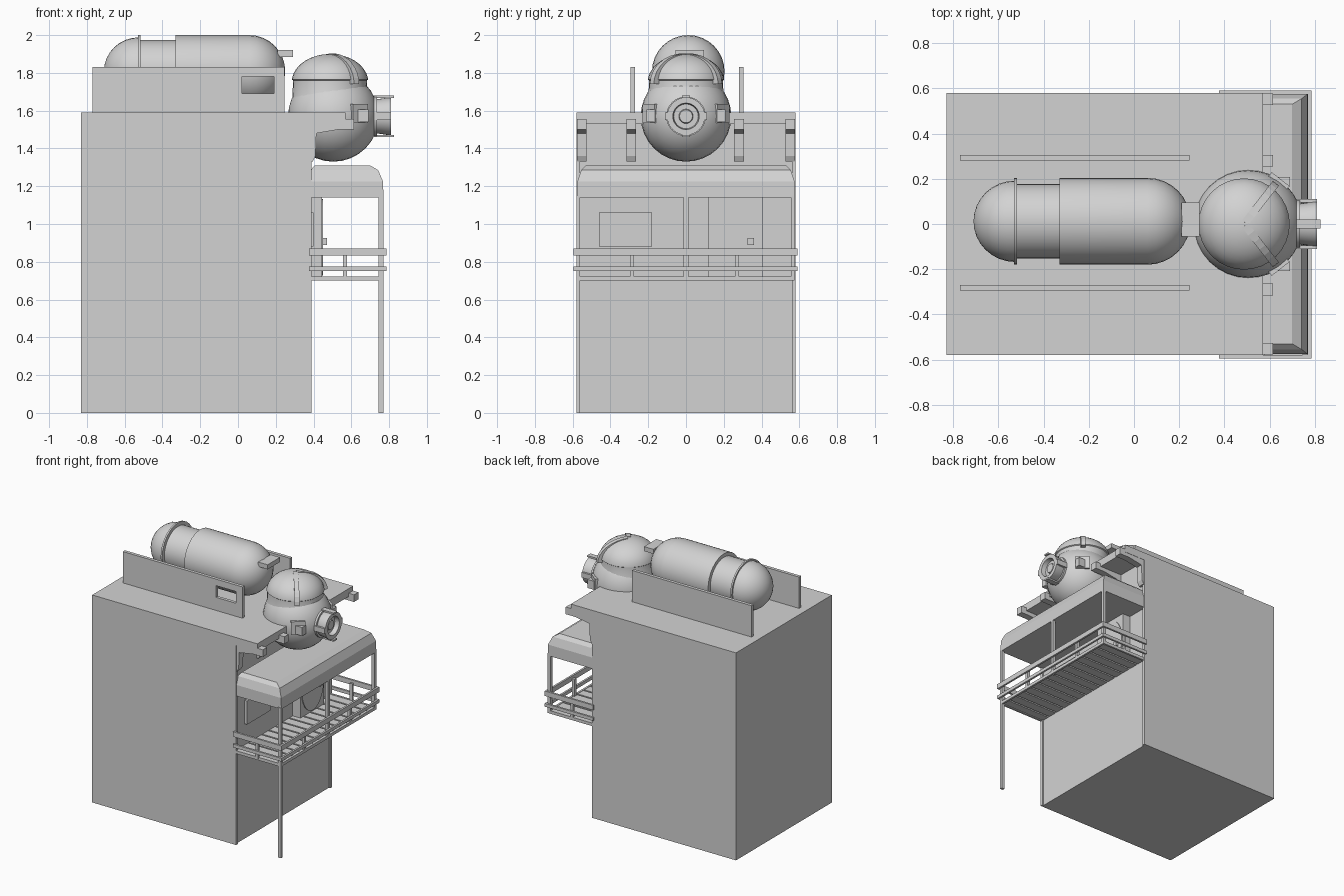
import bpy, bmesh, math
from mathutils import Matrix, Vector

if "Cube" in bpy.data.objects:
    bpy.data.objects.remove(bpy.data.objects["Cube"])

GREY = (0.65, 0.65, 0.65, 1)
grey = bpy.data.materials.new("plain_grey")
grey.use_nodes = True
grey.diffuse_color = GREY
grey.node_tree.nodes["Principled BSDF"].inputs["Base Color"].default_value = GREY


def finish(name, bm, smooth=False):
    bmesh.ops.recalc_face_normals(bm, faces=bm.faces)
    mesh = bpy.data.meshes.new(name)
    bm.to_mesh(mesh)
    bm.free()
    mesh.materials.append(grey)
    obj = bpy.data.objects.new(name, mesh)
    bpy.context.collection.objects.link(obj)
    if smooth:
        bpy.ops.object.select_all(action='DESELECT')
        obj.select_set(True)
        bpy.context.view_layer.objects.active = obj
        bpy.ops.object.shade_smooth_by_angle(angle=math.radians(35))
    return obj


def boxes(name, *bounds):
    """One object made of boxes, each given as x0, x1, y0, y1, z0, z1."""
    bm = bmesh.new()
    for x0, x1, y0, y1, z0, z1 in bounds:
        m = Matrix.Translation(((x0 + x1) / 2, (y0 + y1) / 2, (z0 + z1) / 2))
        m = m @ Matrix.Diagonal((x1 - x0, y1 - y0, z1 - z0, 1))
        bmesh.ops.create_cube(bm, size=1, matrix=m)
    return finish(name, bm)


def lathe(name, profile, centre, axis='X', steps=32):
    """Turn (distance along axis, radius) points about an axis."""
    bm = bmesh.new()
    a = Vector((1, 0, 0)) if axis == 'X' else Vector((0, 0, 1))
    side = Vector((0, 1, 0))
    c = Vector(centre)
    vs = [bm.verts.new(c + a * d + side * r) for d, r in profile]
    es = [bm.edges.new(p) for p in zip(vs, vs[1:])]
    bmesh.ops.spin(bm, geom=vs + es, cent=c, axis=a, angle=math.tau, steps=steps)
    bmesh.ops.remove_doubles(bm, verts=bm.verts, dist=0.0005)
    return finish(name, bm, True)


def arc(start, length, radius, a0, a1, n=8):
    angles = [math.radians(a0 + (a1 - a0) * i / n) for i in range(n + 1)]
    return [(start + length * math.cos(t), radius * math.sin(t)) for t in angles]


def prism(name, outline, y0, y1):
    """Extrude an (x, z) outline from y0 to y1."""
    bm = bmesh.new()
    f = bm.faces.new([bm.verts.new((x, y0, z)) for x, z in outline])
    out = bmesh.ops.extrude_face_region(bm, geom=[f])["geom"]
    bmesh.ops.translate(bm, vec=(0, y1 - y0, 0),
                        verts=[v for v in out if isinstance(v, bmesh.types.BMVert)])
    return finish(name, bm)


# Main block, corner strips and roof overhang
boxes("building", (-0.83, 0.378, -0.58, 0.58, 0, 1.59))
boxes("corner_strips", *[(0.37, 0.39, min(s * 0.58, s * 0.56), max(s * 0.58, s * 0.56), 0, 1.53)
                         for s in (-1, 1)])
boxes("roof_overhang", (0.37, 0.57, -0.58, 0.58, 1.53, 1.59))

# Beams and brackets under the overhang
for y in (-0.552, -0.29, 0.28, 0.552):
    boxes("roof_beam", (0.37, 0.615, y - 0.026, y + 0.026, 1.50, 1.555))
    prism("beam_bracket", [(0.37, 1.33), (0.395, 1.33), (0.41, 1.36),
                           (0.415, 1.48), (0.56, 1.505), (0.37, 1.505)], y - 0.026, y + 0.026)

# Side boards on the roof, the front one with a slot
boxes("front_board", (-0.77, 0.02, -0.295, -0.27, 1.59, 1.83),
      (0.19, 0.245, -0.295, -0.27, 1.59, 1.83),
      (0.02, 0.19, -0.295, -0.27, 1.59, 1.69),
      (0.02, 0.19, -0.295, -0.27, 1.78, 1.83))
boxes("back_board", (-0.77, 0.245, 0.28, 0.305, 1.59, 1.83))

# Tank lying on the roof
TANK = (0, 0.012, 1.808)
lathe("tank_body", [(-0.33, 0), (-0.33, 0.192)] + arc(0.06, 0.19, 0.192, 90, 0), TANK)
lathe("tank_waist", [(-0.53, 0.165), (-0.32, 0.165)], TANK)
lathe("tank_ring", [(-0.53, 0.16), (-0.53, 0.192), (-0.517, 0.192), (-0.517, 0.16)], TANK)
lathe("tank_dome", arc(-0.525, 0.185, 0.18, 180, 90) + [(-0.525, 0)], TANK)
boxes("tank_spout", (0.21, 0.29, -0.055, 0.095, 1.885, 1.92))

# Head: ball, helmet, ribs, cheeks and snout
lathe("head_ball", arc(0, 0.24, 0.24, 180, 0, 16), (0.505, 0, 1.57))
lathe("helmet", [(1.59, 0), (1.59, 0.212), (1.65, 0.207), (1.665, 0.2), (1.76, 0.195), (1.765, 0.202)]
      + arc(1.75, 0.15, 0.203, 82, 0), (0.487, 0, 0), 'Z')
for s in (-1, 1):
    bm = bmesh.new()
    rings = []
    turn = Matrix.Rotation(s * math.radians(52), 3, 'Z')
    for i in range(9):
        t = math.radians(88 - 88 * i / 8)
        ring = []
        for r, w in ((0.9, -0.017), (0.9, 0.017), (1.08, 0.017), (1.08, -0.017)):
            p = turn @ Vector((r * 0.212 * math.cos(t), w, r * 0.15 * math.sin(t)))
            ring.append(bm.verts.new(p + Vector((0.487, 0, 1.742))))
        rings.append(ring)
    for a, b in zip(rings, rings[1:]):
        for k in range(4):
            bm.faces.new((a[k], a[k - 1], b[k - 1], b[k]))
    bm.faces.new(rings[0])
    bm.faces.new(rings[-1])
    finish("helmet_rib", bm)
    cheek = boxes("cheek_plate", (-0.05, 0.05, -0.03, 0.03, -0.05, 0.05))
    cheek.location = (0.63, s * 0.175, 1.585)
    cheek.rotation_euler.z = -s * math.radians(38)
    boxes("cheek_bolt", (0.57, 0.69, s * 0.187 - 0.022, s * 0.187 + 0.022, 1.54, 1.605))
lathe("snout", [(0.70, 0.105), (0.735, 0.105), (0.735, 0.09), (0.80, 0.1), (0.81, 0.1),
                (0.81, 0.07), (0.775, 0.065), (0.775, 0.038), (0.79, 0.034), (0.79, 0)], (0, 0, 1.57))
boxes("snout_lugs", (0.72, 0.825, -0.02, 0.02, 1.668, 1.68), (0.72, 0.825, -0.02, 0.02, 1.46, 1.472),
      (0.72, 0.81, -0.11, -0.095, 1.55, 1.59), (0.72, 0.81, 0.095, 0.11, 1.55, 1.59))

# Porch canopy with sloping edges
bm = bmesh.new()
rings = [[bm.verts.new(p) for p in ((x0, -y, z), (x1, -y, z), (x1, y, z), (x0, y, z))]
         for x0, x1, y, z in ((0.37, 0.77, 0.575, 1.14), (0.37, 0.768, 0.575, 1.225),
                              (0.385, 0.742, 0.555, 1.285), (0.405, 0.70, 0.53, 1.31))]
for a, b in zip(rings, rings[1:]):
    for k in range(4):
        bm.faces.new((a[k - 1], a[k], b[k], b[k - 1]))
bm.faces.new(rings[0])
bm.faces.new(rings[-1])
finish("canopy", bm)

# Posts: only one reaches the ground
boxes("ground_post", (0.745, 0.77, -0.58, -0.56, 0, 1.15))
boxes("upper_posts", (0.745, 0.77, 0.555, 0.575, 0.70, 1.15),
      (0.745, 0.77, -0.012, 0.012, 0.70, 1.15))

# Slatted deck
COUNT = 14
pitch = 1.15 / COUNT
boxes("deck_slats", *[(0.38, 0.765, -0.575 + i * pitch, -0.575 + (i + 0.85) * pitch, 0.706, 0.72)
                      for i in range(COUNT)])
boxes("deck_frame", (0.755, 0.77, -0.575, 0.575, 0.70, 0.723),
      (0.38, 0.77, -0.58, -0.565, 0.70, 0.723), (0.38, 0.77, 0.56, 0.575, 0.70, 0.723))

# Railing on three sides
for name, z0, z1 in (("top_rail", 0.832, 0.87), ("lower_rail", 0.75, 0.775)):
    boxes(name, (0.77, 0.785, -0.595, 0.59, z0, z1),
          (0.375, 0.785, -0.595, -0.58, z0, z1), (0.375, 0.785, 0.575, 0.59, z0, z1))
boxes("rail_posts", *[(0.748, 0.77, y - 0.011, y + 0.011, 0.71, 0.85) for y in (-0.285, 0.27)],
      *[(0.556, 0.578, y - 0.008, y + 0.008, 0.71, 0.85) for y in (-0.573, 0.567)])

# Door with oval panel and handle, and window
boxes("door", (0.37, 0.445, 0.12, 0.405, 0.72, 1.14))
oval = lathe("door_panel", [(0, 0), (0.007, 0), (0.007, 0.135), (0, 0.135)], (0, 0, 0))
oval.location = (0.444, 0.265, 0.93)
oval.scale.z = 1.5
boxes("door_handle", (0.44, 0.47, 0.325, 0.36, 0.89, 0.925))
boxes("window", (0.37, 0.4, -0.46, -0.18, 0.88, 1.06))
